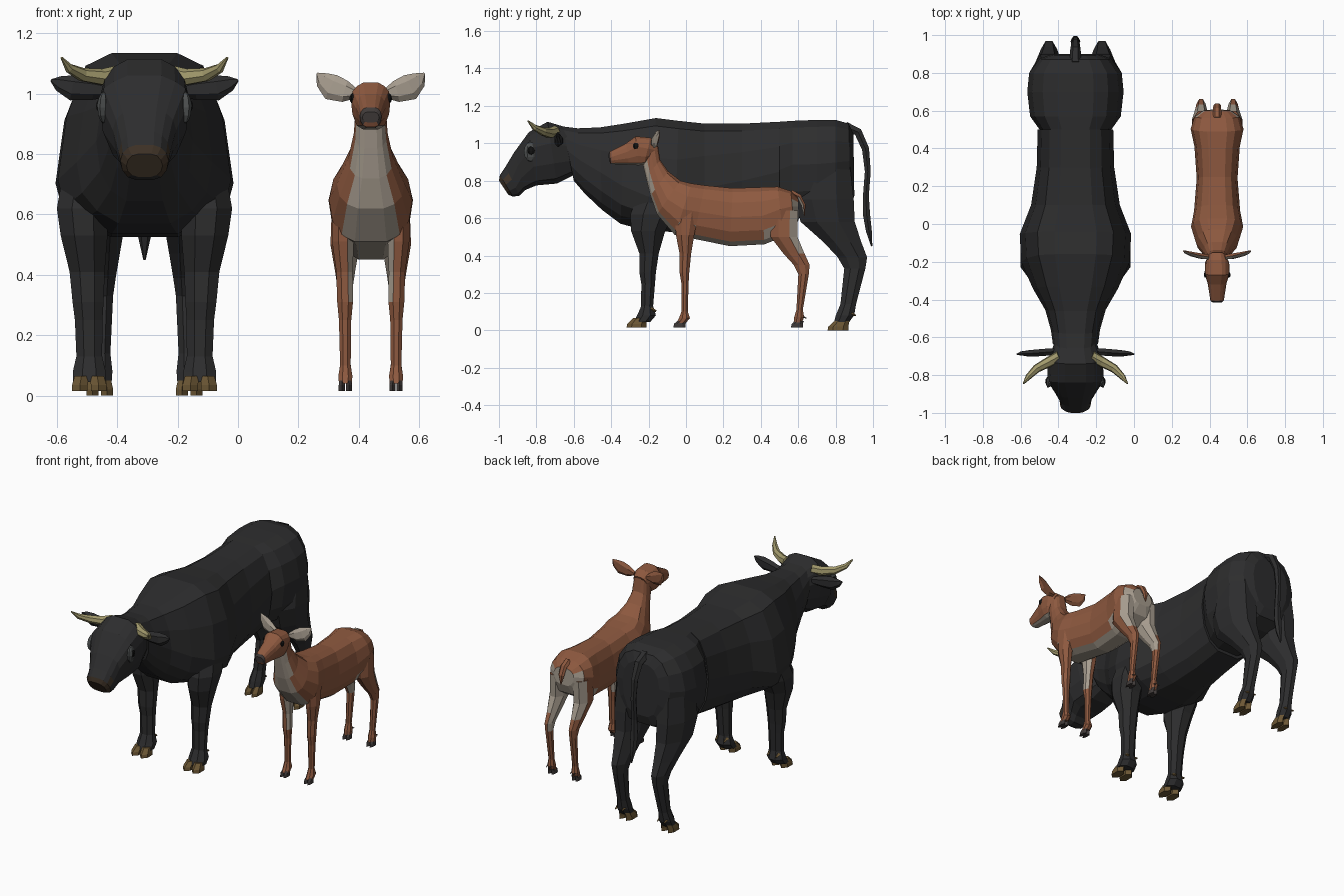
import bpy, bmesh, math
from mathutils import Vector as V

MATS = {}
def mat(name, col):
    m = bpy.data.materials.new(name)
    m.diffuse_color = (*col, 1)
    MATS[name] = m
mat("black", (.026, .026, .027)); mat("grey", (.075, .08, .08)); mat("dark", (.006, .006, .006))
mat("muzzle", (.05, .033, .02)); mat("horn", (.36, .32, .15)); mat("hoof", (.15, .095, .035))
mat("brown", (.27, .1, .05)); mat("cream", (.38, .33, .27)); mat("deer_hoof", (.05, .042, .04))

def build(name, cx, lofts, mats, pick=None, mirror=False):
    """Skin lists of rings into one flat-shaded object; pick(centre, normal) gives the material slot."""
    bm = bmesh.new()
    for rings in lofts:
        for s in ((1, -1) if mirror else (1,)):
            vs = [[bm.verts.new((p.x * s, p.y, p.z)) for p in r] for r in rings]
            n = len(vs[0])
            for a, b in zip(vs, vs[1:]):
                for j in range(n):
                    bm.faces.new((a[j], a[(j+1) % n], b[(j+1) % n], b[j]))
            bm.faces.new(vs[0]); bm.faces.new(vs[-1])
    bmesh.ops.recalc_face_normals(bm, faces=bm.faces)
    if pick:
        for f in bm.faces:
            f.normal_update()
            f.material_index = int(pick(f.calc_center_median(), f.normal))
    me = bpy.data.meshes.new(name)
    bm.to_mesh(me); bm.free()
    for m in mats:
        me.materials.append(MATS[m])
    ob = bpy.data.objects.new(name, me)
    ob.location.x = cx
    bpy.context.collection.objects.link(ob)

def trunk(rows):
    """Rings from (top y, top z, bottom y, bottom z, half width, height of widest point)."""
    out = []
    for ty, tz, by, bz, w, k in rows:
        half = [(0, .38), (.07, .68), (k * .5, .9), (k, 1), ((k + 1) / 2, .92), (.92, .7), (1, .38)]
        pt = lambda t, x: V((x * w, ty + (by - ty) * t, tz + (bz - tz) * t))
        out.append([pt(t, x) for t, x in half] + [pt(t, -x) for t, x in reversed(half)])
    return out

def limb(rows, n=8):
    """Level rings from (z, front y, back y, x offset, half width)."""
    return [[V((x + r * 1.05 * math.cos(a), (f + b) / 2 + (b - f) * .53 * math.sin(a), z))
             for a in [(i + .5) * math.tau / n for i in range(n)]] for z, f, b, x, r in rows]

def tube(rows, up, n=6):
    """Rings along a path of (x, y, z, radius along up, radius across)."""
    pts = [V(r[:3]) for r in rows]
    out = []
    for i, r in enumerate(rows):
        d = (pts[min(i+1, len(pts)-1)] - pts[max(i-1, 0)]).normalized()
        v = d.cross(V(up)).normalized()
        u = v.cross(d)
        out.append([pts[i] + u * r[3] * math.cos(a) + v * r[4] * math.sin(a)
                    for a in [j * math.tau / n for j in range(n)]])
    return out

def hooves(name, cx, x, w, f, b, z0, z1, m):
    """Pair of cloven hooves with dewclaws behind."""
    claws = [limb([(z0, f, b, x + s * w / 2, w * .46), (z0 + .02, f + .004, b, x + s * w / 2, w * .46),
                   (z1, f + (b - f) * .35, b + .006, x + s * w * .42, w * .4)], 6) for s in (-1, 1)]
    dew = [tube([(x + s * w * .5, b + w * .2, z1 + w * .9, w * .22, w * .22),
                 (x + s * w * .5, b + w * .9, z1 + w * .6, w * .08, w * .08)], (1, 0, 0), 4) for s in (-1, 1)]
    build(name, cx, claws + dew, [m], mirror=True)

def eyes(name, cx, loc, size, rot, m):
    for s in (-1, 1):
        bpy.ops.mesh.primitive_uv_sphere_add(segments=8, ring_count=6, location=(cx + s * loc[0], loc[1], loc[2]))
        o = bpy.context.object
        o.name, o.scale, o.rotation_euler = name, size, (0, 0, s * rot)
        o.data.materials.append(MATS[m])

# ---------- bull ----------
B = -.31
build("bull_body", B, [trunk([
    (-.66, 1.09, -.60, .80, .12, .45), (-.58, 1.08, -.54, .73, .13, .5), (-.46, 1.085, -.45, .645, .16, .55),
    (-.33, 1.105, -.35, .57, .225, .62), (-.16, 1.135, -.22, .535, .287, .7), (-.04, 1.12, -.06, .525, .295, .7),
    (.10, 1.105, .10, .53, .235, .6), (.30, 1.105, .30, .55, .205, .55), (.50, 1.115, .50, .58, .20, .5)]),
    trunk([(.50, 1.115, .50, .60, .19, .5), (.57, 1.12, .57, .60, .24, .45), (.70, 1.125, .70, .60, .255, .45),
    (.80, 1.125, .80, .62, .245, .45), (.87, 1.105, .88, .66, .19, .45), (.895, 1.05, .90, .72, .13, .4)])], ["black"])
build("bull_head", B, [trunk([
    (-.64, 1.085, -.60, .83, .11, .4), (-.74, 1.115, -.69, .785, .145, .35), (-.84, 1.06, -.80, .775, .15, .3),
    (-.92, .95, -.86, .75, .105, .35), (-.965, .875, -.89, .72, .085, .45), (-.995, .83, -.925, .715, .08, .45),
    (-1.0, .80, -.95, .725, .06, .5)])], ["black", "muzzle"], lambda c, n: c.y < -.945 and c.z < .815)
build("bull_horns", B, [tube([(.085, -.70, 1.065, .03, .03), (.14, -.73, 1.055, .028, .028),
    (.205, -.765, 1.063, .023, .023), (.25, -.81, 1.085, .016, .016), (.275, -.845, 1.12, .004, .004)], (0, 0, 1), 7)],
    ["horn"], mirror=True)
build("bull_ears", B, [tube([(.11, -.675, 1.01, .02, .02), (.17, -.68, 1.015, .035, .022),
    (.24, -.685, 1.02, .042, .02), (.285, -.685, 1.035, .025, .012), (.31, -.69, 1.045, .004, .004)], (0, 0, 1))],
    ["black"], mirror=True)
eyes("bull_eye_patch", B, (.132, -.825, .955), (.02, .045, .055), .35, "grey")
eyes("bull_eye", B, (.145, -.828, .96), (.014, .024, .024), .35, "dark")
build("bull_front_legs", B, [limb([
    (.75, -.25, -.02, .19, .08), (.62, -.30, -.06, .205, .088), (.53, -.295, -.11, .20, .08), (.41, -.25, -.145, .19, .06),
    (.31, -.25, -.16, .187, .053), (.25, -.24, -.165, .185, .047), (.13, -.24, -.175, .183, .044),
    (.08, -.262, -.16, .183, .056), (.045, -.28, -.19, .183, .056)])], ["black"], mirror=True)
build("bull_hind_legs", B, [limb([
    (.88, .62, .88, .14, .10), (.70, .575, .90, .148, .098), (.58, .61, .905, .145, .085), (.47, .735, .94, .142, .062),
    (.39, .81, .97, .14, .046), (.33, .845, .96, .14, .037), (.14, .825, .91, .145, .033),
    (.08, .80, .90, .148, .043), (.04, .79, .87, .148, .04)])], ["black"], mirror=True)
hooves("bull_front_hooves", B, .183, .062, -.315, -.215, .015, .065, "hoof")
hooves("bull_hind_hooves", B, .148, .048, .76, .865, 0, .05, "hoof")
build("bull_tail", B, [tube([(0, .85, 1.09, .03, .03), (0, .92, 1.06, .028, .025), (0, .96, .97, .022, .022),
    (0, .972, .85, .018, .018), (0, .962, .72, .018, .018), (0, .965, .62, .026, .022),
    (0, .978, .53, .022, .018), (0, .993, .45, .004, .004)], (1, 0, 0))], ["black"])

# ---------- deer ----------
D = .44
def coat(c, n):
    under = n.z < -.45 or (abs(c.x) < .05 and n.y < -.3 and c.z < .93)
    chest = n.y < -.35 and abs(c.x) < .075 and c.z < .9
    rump = c.y > .54 and n.y > .35 and c.z < .69
    return under or chest or rump
build("deer_body", D, [trunk([
    (-.15, .99, -.235, .905, .05, .45), (-.138, .91, -.215, .82, .056, .45), (-.095, .85, -.19, .72, .075, .5),
    (-.03, .80, -.155, .62, .112, .55), (.03, .785, -.06, .51, .138, .5), (.10, .775, .04, .49, .122, .5),
    (.25, .76, .235, .45, .108, .5), (.40, .765, .42, .46, .12, .5), (.49, .768, .52, .50, .14, .45),
    (.56, .745, .58, .54, .12, .4), (.60, .705, .605, .60, .07, .4)])], ["brown", "cream"], coat)
build("deer_head", D, [trunk([
    (-.15, 1.0, -.19, .91, .045, .4), (-.19, 1.03, -.225, .885, .064, .4), (-.27, 1.037, -.255, .882, .066, .35),
    (-.32, 1.0, -.305, .885, .05, .4), (-.385, .967, -.38, .888, .039, .45), (-.408, .955, -.402, .89, .036, .45),
    (-.416, .94, -.41, .905, .028, .5)])], ["brown", "cream", "deer_hoof"],
    lambda c, n: 2 if c.y < -.40 and c.z > .9 else 1 if n.z < -.6 else 0)
build("deer_ears", D, [tube([(.045, -.175, 1.0, .014, .014), (.085, -.17, 1.008, .036, .016),
    (.13, -.16, 1.022, .044, .013), (.16, -.15, 1.047, .028, .009), (.178, -.143, 1.068, .003, .003)], (-.3, 0, 1))],
    ["brown", "cream"], lambda c, n: n.y < -.3, True)
eyes("deer_eye", D, (.058, -.265, .985), (.012, .02, .018), .3, "dark")
inner = lambda c, n: c.z > .3 and n.x * c.x < -.03 and abs(n.x) > .6
build("deer_front_legs", D, [limb([
    (.63, -.06, .07, .09, .04), (.51, -.055, .045, .092, .037), (.41, -.035, .028, .087, .028),
    (.31, -.035, .018, .085, .027), (.25, -.025, .014, .085, .021), (.10, -.025, .01, .084, .018),
    (.065, -.038, .022, .084, .024), (.04, -.052, .0, .084, .022)])], ["brown", "cream"], inner, True)
build("deer_hind_legs", D, [limb([
    (.64, .45, .60, .08, .05), (.50, .45, .597, .085, .05), (.41, .52, .635, .085, .034), (.35, .575, .662, .085, .025),
    (.30, .60, .657, .085, .021), (.11, .59, .625, .084, .017), (.07, .578, .632, .084, .023),
    (.04, .575, .62, .084, .021)])], ["brown", "cream"],
    lambda c, n: inner(c, n) or (c.z > .43 and n.y > .5), True)
hooves("deer_front_hooves", D, .084, .024, -.066, -.004, .015, .05, "deer_hoof")
hooves("deer_hind_hooves", D, .084, .024, .563, .623, .015, .05, "deer_hoof")
build("deer_tail", D, [tube([(0, .56, .735, .022, .02), (0, .605, .715, .022, .015), (0, .628, .67, .02, .013),
    (0, .632, .615, .004, .004)], (1, 0, 0))], ["brown", "cream"], lambda c, n: n.y < -.3)
